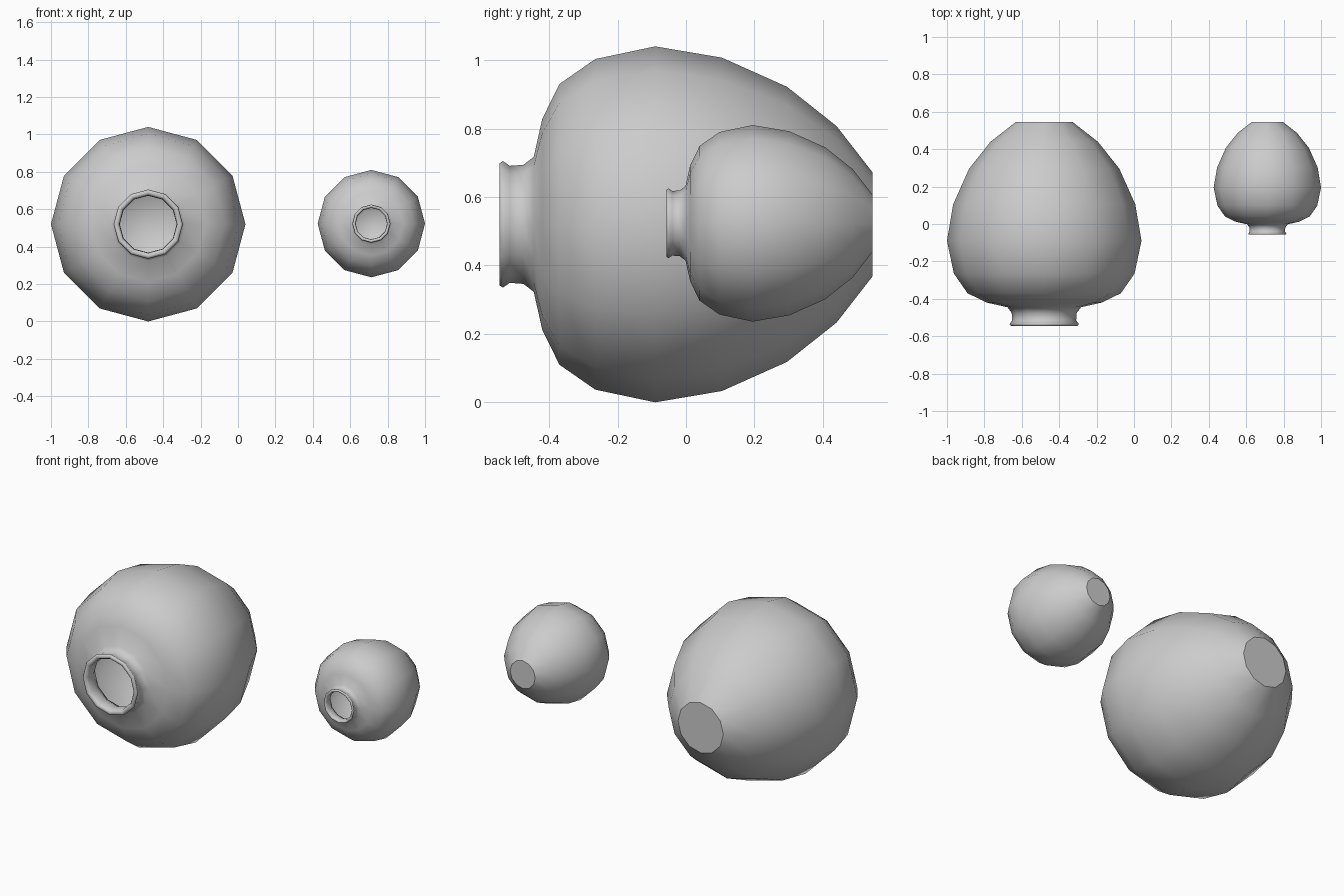
import bpy, bmesh, math

if "Cube" in bpy.data.objects:
    bpy.data.objects.remove(bpy.data.objects["Cube"])

SIDES = 12
BACK = 0.545  # y of the flat base shared by both pots

# (y, radius) from base to mouth
OUTER = [(0.545, 0.152), (0.44, 0.287), (0.295, 0.402), (0.105, 0.487),
         (-0.09, 0.52), (-0.265, 0.483), (-0.37, 0.41), (-0.42, 0.308),
         (-0.445, 0.197), (-0.475, 0.174), (-0.515, 0.171),
         (-0.535, 0.185), (-0.545, 0.178)]
# mouth back down the inside wall to the floor
INNER = [(-0.543, 0.162), (-0.53, 0.154), (-0.48, 0.152), (-0.435, 0.175),
         (-0.40, 0.29), (-0.355, 0.385), (-0.26, 0.455), (-0.09, 0.49),
         (0.10, 0.457), (0.28, 0.375), (0.42, 0.265), (0.52, 0.13)]


def make_pot(name, x, z, scale):
    bm = bmesh.new()
    rings = []
    for y, r in OUTER + INNER:
        rings.append([bm.verts.new((
            x + scale * r * math.cos(2 * math.pi * i / SIDES),
            BACK + scale * (y - BACK),
            z + scale * r * math.sin(2 * math.pi * i / SIDES)))
            for i in range(SIDES)])
    # wall
    for a, b in zip(rings, rings[1:]):
        for i in range(SIDES):
            j = (i + 1) % SIDES
            bm.faces.new((a[i], a[j], b[j], b[i]))
    # base and inner floor
    base = bm.faces.new(rings[0])
    bm.faces.new(rings[-1])
    bmesh.ops.recalc_face_normals(bm, faces=bm.faces)
    for f in bm.faces:
        f.smooth = True
    base.smooth = False
    for e in base.edges:
        e.smooth = False
    mesh = bpy.data.meshes.new(name)
    bm.to_mesh(mesh)
    bm.free()
    obj = bpy.data.objects.new(name, mesh)
    bpy.context.collection.objects.link(obj)
    return obj


make_pot("large_pot", -0.48, 0.52, 1.0)
make_pot("small_pot", 0.713, 0.523, 0.552)
